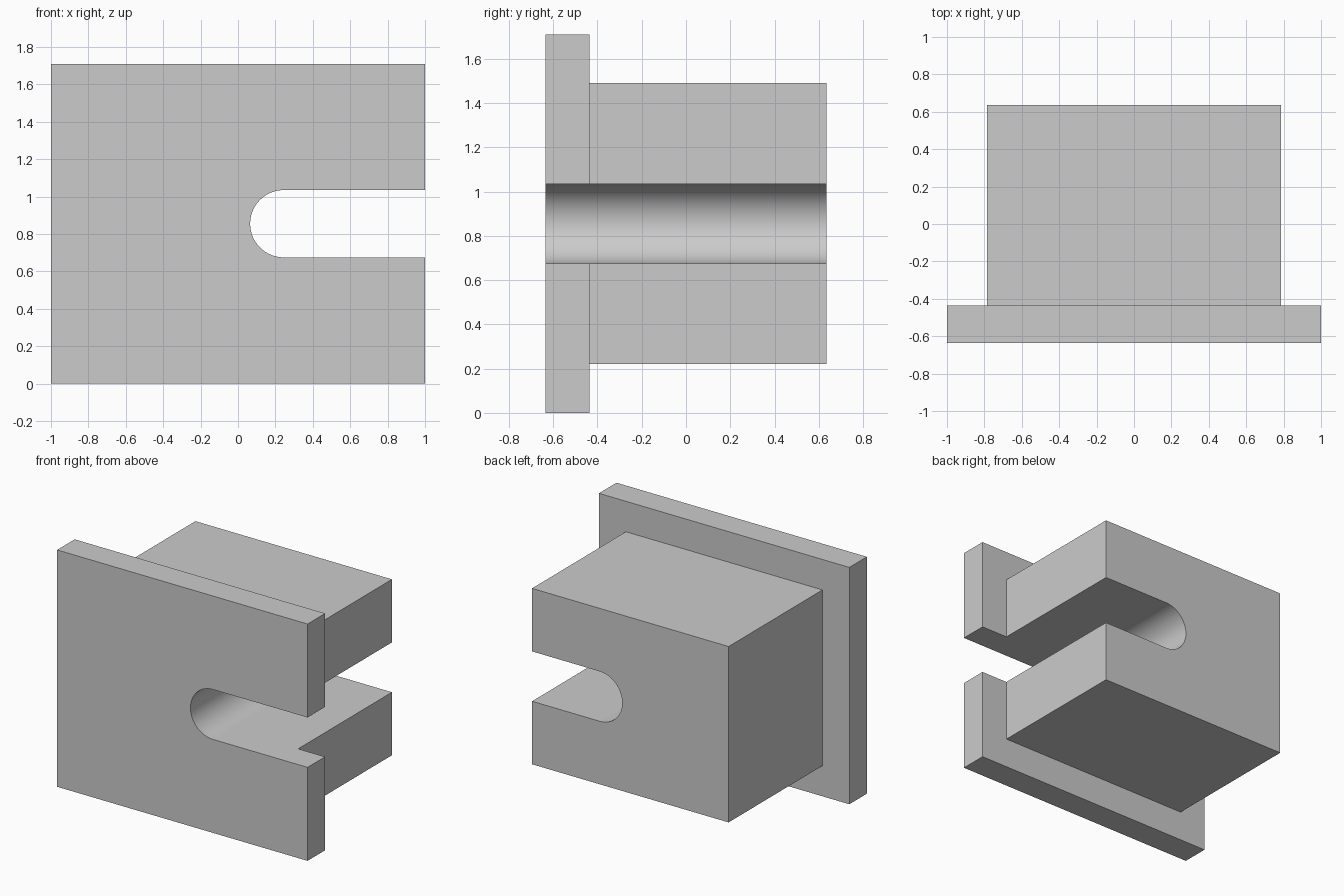
import bpy
import bmesh
import math

# Remove the default cube
default = bpy.data.objects.get("Cube")
if default:
    bpy.data.objects.remove(default, do_unlink=True)

# Overall dimensions
HEIGHT = 1.71
MID = HEIGHT / 2
FRONT, BACK = -0.635, 0.635
PLATE_BACK = -0.435
SLOT_X, SLOT_R = 0.245, 0.18

grey = bpy.data.materials.new("plain grey")
grey.use_nodes = True
colour = (0.6, 0.6, 0.6, 1)
grey.diffuse_color = colour
grey.node_tree.nodes["Principled BSDF"].inputs["Base Color"].default_value = colour


def extrude_profile(name, profile, y0, y1):
    """Solid made from an (x, z) outline swept from y0 to y1."""
    bm = bmesh.new()
    face = bm.faces.new([bm.verts.new((x, y0, z)) for x, z in profile])
    swept = bmesh.ops.extrude_face_region(bm, geom=[face])["geom"]
    moved = [v for v in swept if isinstance(v, bmesh.types.BMVert)]
    bmesh.ops.translate(bm, verts=moved, vec=(0, y1 - y0, 0))
    bmesh.ops.recalc_face_normals(bm, faces=bm.faces)
    mesh = bpy.data.meshes.new(name)
    bm.to_mesh(mesh)
    bm.free()
    mesh.materials.append(grey)
    obj = bpy.data.objects.new(name, mesh)
    bpy.context.collection.objects.link(obj)
    return obj


def rectangle(half_x, half_z):
    return [(sx * half_x, MID + sz * half_z)
            for sx, sz in ((-1, -1), (1, -1), (1, 1), (-1, 1))]


def combine(target, tool, operation):
    """Apply a boolean and discard the tool."""
    mod = target.modifiers.new(operation.title(), "BOOLEAN")
    mod.operation = operation
    mod.solver = "EXACT"
    mod.object = tool
    bpy.context.view_layer.objects.active = target
    bpy.ops.object.modifier_apply(modifier=mod.name)
    bpy.data.objects.remove(tool, do_unlink=True)


# Front flange plate with the smaller block behind it, as one solid
body = extrude_profile("slotted_flange_block", rectangle(1, MID), FRONT, PLATE_BACK)
block = extrude_profile("rear_block", rectangle(0.785, 0.635), PLATE_BACK - 0.1, BACK)
combine(body, block, "UNION")

# Round-ended slot, open on the left side, right through both parts
STEPS = 48
slot = [(SLOT_X - SLOT_R * math.sin(math.pi * i / STEPS),
         MID + SLOT_R * math.cos(math.pi * i / STEPS)) for i in range(STEPS + 1)]
slot += [(1.2, MID - SLOT_R), (1.2, MID + SLOT_R)]
cutter = extrude_profile("slot_cutter", slot, FRONT - 0.2, BACK + 0.2)
cutter.hide_render = True
combine(body, cutter, "DIFFERENCE")

# Smooth the round slot end only; the planar faces stay flat
bpy.ops.object.select_all(action="DESELECT")
body.select_set(True)
bpy.context.view_layer.objects.active = body
bpy.ops.object.shade_smooth_by_angle(angle=math.radians(30))
for face in body.data.polygons:
    face.use_smooth = max(abs(c) for c in face.normal) < 0.9999
